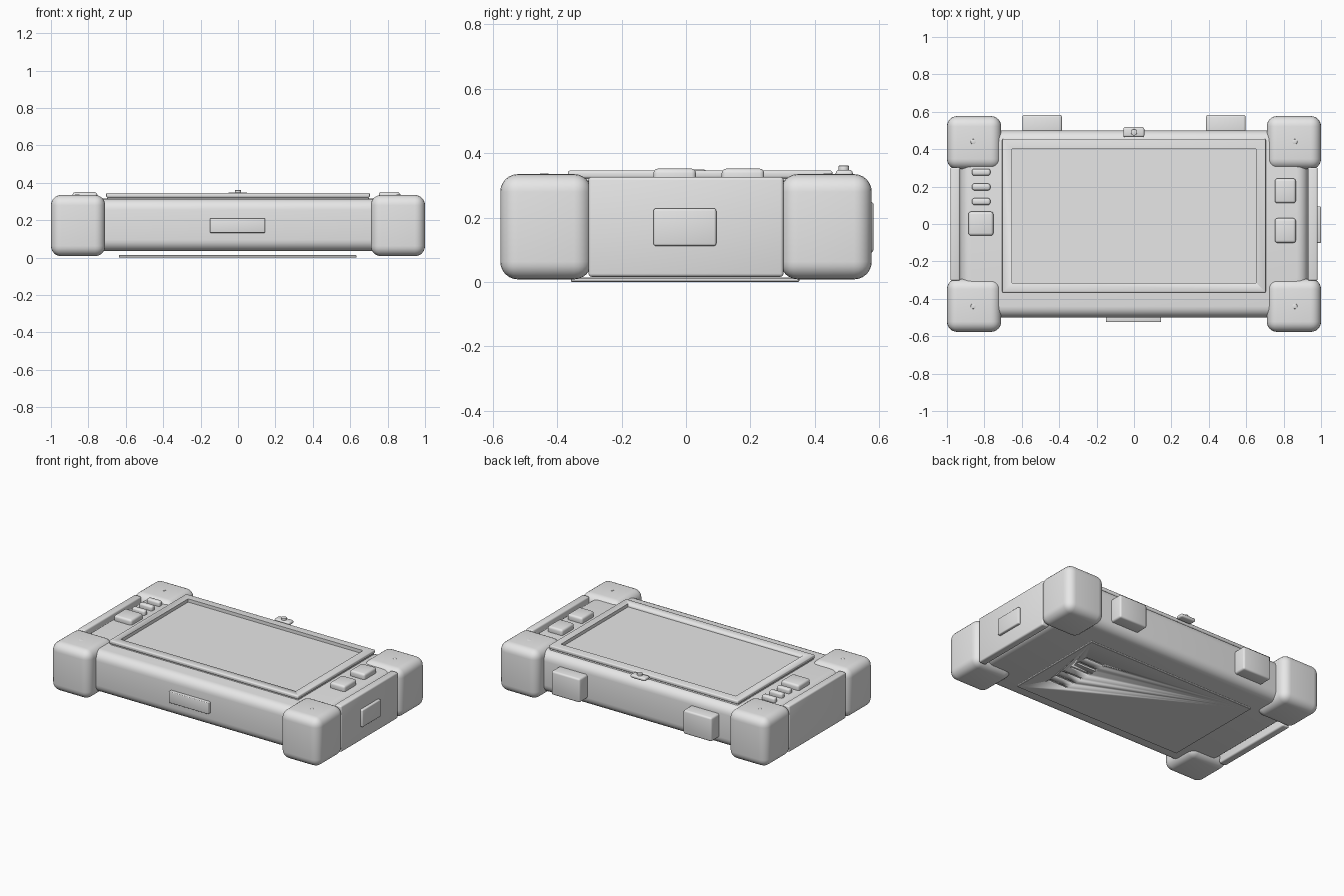
import bpy
import bmesh
import math
from mathutils import Vector

cube = bpy.data.objects.get("Cube")
if cube:
    bpy.data.objects.remove(cube, do_unlink=True)

grey = bpy.data.materials.new("plain_grey")
grey.use_nodes = True
grey.diffuse_color = (0.8, 0.8, 0.8, 1)
grey.node_tree.nodes["Principled BSDF"].inputs["Base Color"].default_value = (0.8, 0.8, 0.8, 1)


def finish(name, bm, bevel=0, segments=3):
    """Turn a bmesh into a smooth-shaded, bevelled object."""
    bmesh.ops.recalc_face_normals(bm, faces=bm.faces)
    mesh = bpy.data.meshes.new(name)
    bm.to_mesh(mesh)
    bm.free()
    mesh.materials.append(grey)
    obj = bpy.data.objects.new(name, mesh)
    bpy.context.collection.objects.link(obj)
    bpy.ops.object.select_all(action="DESELECT")
    obj.select_set(True)
    bpy.context.view_layer.objects.active = obj
    if bevel:
        mod = obj.modifiers.new("rounded_edges", "BEVEL")
        mod.width = bevel
        mod.segments = segments
        mod.limit_method = "ANGLE"
        bpy.ops.object.modifier_apply(modifier=mod.name)
    bpy.ops.object.shade_smooth_by_angle(angle=math.radians(35))
    return obj


def add_box(bm, x, y, z):
    verts = bmesh.ops.create_cube(bm, size=1)["verts"]
    for v in verts:
        v.co = Vector([(r[0] + r[1]) / 2 + c * (r[1] - r[0]) for c, r in zip(v.co, (x, y, z))])


def box(name, x, y, z, bevel=0, segments=3):
    bm = bmesh.new()
    add_box(bm, x, y, z)
    return finish(name, bm, bevel, segments)


def disc(name, radius, centre, height):
    bm = bmesh.new()
    bmesh.ops.create_cone(bm, cap_ends=True, segments=24, radius1=radius, radius2=radius, depth=height)
    bmesh.ops.translate(bm, verts=bm.verts, vec=centre)
    return finish(name, bm, 0.003, 2)


def carve(obj, boxes):
    """Cut a list of boxes out of an object."""
    bm = bmesh.new()
    for b in boxes:
        add_box(bm, *b)
    cutter = finish("cutter", bm)
    cutter.hide_render = True
    bpy.context.view_layer.objects.active = obj
    mod = obj.modifiers.new("cut", "BOOLEAN")
    mod.operation = "DIFFERENCE"
    mod.solver = "EXACT"
    mod.object = cutter
    bpy.ops.object.modifier_apply(modifier=mod.name)
    bpy.data.objects.remove(cutter, do_unlink=True)


# Rounded main housing
box("housing", (-0.93, 0.93), (-0.5, 0.5), (0.035, 0.315), 0.06, 6)

# Corner bumpers with small screw heads, and side rails between them
for sx, side in ((1, "left"), (-1, "right")):
    for sy, end in ((-1, "front"), (1, "back")):
        box(f"{end}_{side}_bumper", sorted((sx * 0.71, sx)), sorted((sy * 0.293, sy * 0.577)),
            (0.008, 0.335), 0.055, 6)
        disc(f"{end}_{side}_screw", 0.014, (sx * 0.86, sy * 0.44, 0.332), 0.01)
    box(f"{side}_rail", sorted((sx * 0.93, sx * 0.982)), (-0.303, 0.303), (0.016, 0.326), 0.01)

# Screen: gasket, raised frame and recessed display
box("screen_gasket", (-0.7, 0.7), (-0.36, 0.45), (0.3, 0.322), 0.006)
frame = box("screen_frame", (-0.705, 0.705), (-0.367, 0.455), (0.322, 0.346), 0.007)
carve(frame, [((-0.652, 0.652), (-0.315, 0.4), (0.28, 0.4))])
box("display", (-0.652, 0.652), (-0.315, 0.4), (0.31, 0.324))

# Front buttons
for i, y in enumerate((0.277, 0.198, 0.12)):
    box(f"small_button_{i + 1}", (-0.866, -0.768), (y - 0.018, y + 0.018), (0.3, 0.345), 0.012)
box("large_button", (-0.885, -0.752), (-0.062, 0.066), (0.3, 0.35), 0.014)
for i, y in enumerate((0.177, -0.035)):
    box(f"square_button_{i + 1}", (0.753, 0.865), (y - 0.066, y + 0.066), (0.3, 0.352), 0.014)

# Sensor tab on the back edge
box("sensor_tab", (-0.057, 0.055), (0.465, 0.518), (0.325, 0.348), 0.01)
disc("sensor_lens", 0.017, (0, 0.49, 0.35), 0.022)

# Back lugs, front latch and side cover
for sx, side in ((1, "left"), (-1, "right")):
    box(f"{side}_back_lug", sorted((sx * 0.385, sx * 0.597)), (0.47, 0.583), (0.09, 0.25), 0.012)
box("front_latch", (-0.15, 0.145), (-0.525, -0.48), (0.133, 0.21), 0.005)
box("side_cover", (0.96, 1.0), (-0.101, 0.094), (0.112, 0.228), 0.007)

# Underside plate with vent slots
plate = box("bottom_plate", (-0.637, 0.633), (-0.358, 0.352), (0, 0.014), 0.003, 1)
carve(plate, [((0.385, 0.535), (y - 0.012, y + 0.012), (-0.1, 0.1))
              for y in [-0.175 + 0.07 * i for i in range(6)]])
